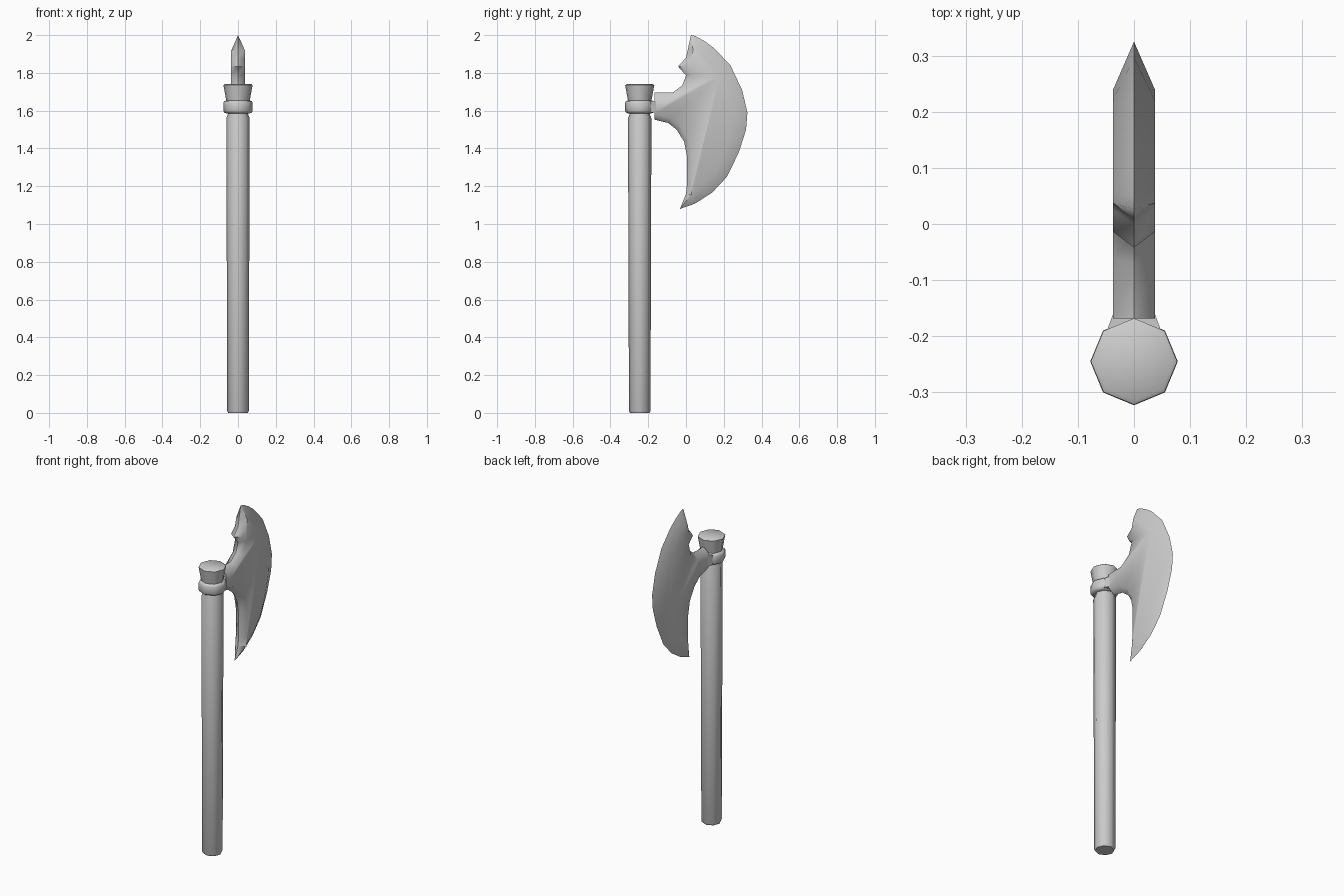
import bpy, bmesh
from math import radians, sin, cos, pi
from mathutils import Vector

cube = bpy.data.objects.get("Cube")
if cube:
    bpy.data.objects.remove(cube)

SHAFT_Y = -0.245
HALF = 0.037      # half thickness of the blade

grey = bpy.data.materials.new("plain grey")
grey.use_nodes = True
colour = (0.6, 0.6, 0.6, 1)
grey.diffuse_color = colour
grey.node_tree.nodes["Principled BSDF"].inputs["Base Color"].default_value = colour


def finish(name, bm):
    bmesh.ops.recalc_face_normals(bm, faces=bm.faces)
    mesh = bpy.data.meshes.new(name)
    bm.to_mesh(mesh)
    bm.free()
    mesh.materials.append(grey)
    obj = bpy.data.objects.new(name, mesh)
    bpy.context.collection.objects.link(obj)
    bpy.ops.object.select_all(action="DESELECT")
    obj.select_set(True)
    bpy.context.view_layer.objects.active = obj
    bpy.ops.object.shade_smooth_by_angle(angle=radians(60))
    return obj


def loft(name, rings, closed_ends=True):
    """Join matching rings of points with quads and cap both ends."""
    bm = bmesh.new()
    loops = [[bm.verts.new(p) for p in ring] for ring in rings]
    n = len(loops[0])
    for a, b in zip(loops, loops[1:]):
        for i in range(n):
            j = (i + 1) % n
            bm.faces.new((a[i], a[j], b[j], b[i]))
    bm.faces.new(loops[0])
    bm.faces.new(loops[-1])
    return finish(name, bm)


def turned(name, profile, sides=8):
    """Eight-sided turned part from (radius, height) pairs."""
    return loft(name, [[(r * sin(2 * pi * i / sides), SHAFT_Y + r * cos(2 * pi * i / sides), z)
                        for i in range(sides)] for r, z in profile])


# Shaft, collar and flared cap
turned("shaft", [(.052, 0), (.057, .01), (.062, 1.56), (.054, 1.58), (.054, 1.66)])
turned("collar", [(.06, 1.585), (.073, 1.59), (.078, 1.6), (.078, 1.64), (.073, 1.65), (.06, 1.655)])
turned("cap", [(.06, 1.64), (.077, 1.735), (.07, 1.74)])

# Tapered lug from the collar to the blade
loft("collar_lug", [[(sx * w, y, z) for sx, z in ((-1, 1.59), (1, 1.59), (1, 1.65), (-1, 1.65))]
                    for y, w in ((-.22, .055), (-.2, .052), (-.16, HALF))])

# Blade outline: cutting edge from top to bottom, then the back edge up to the top
cutting = [(.026, 2), (.05, 1.995), (.1, 1.967), (.15, 1.93), (.235, 1.84), (.297, 1.71),
           (.325, 1.59), (.318, 1.5), (.28, 1.38), (.217, 1.25), (.138, 1.166),
           (.048, 1.108), (-.032, 1.08)]
back = [(0, 1.16), (.005, 1.21), (.005, 1.36), (-.01, 1.436), (-.05, 1.5), (-.095, 1.535),
        (-.168, 1.553), (-.168, 1.696), (-.07, 1.696), (-.02, 1.733), (0, 1.786),
        (-.042, 1.834), (0, 1.88), (.01, 1.925)]
outline = [Vector(p) for p in cutting + back]


def inset(i):
    """Point on the flat cheek that belongs to outline point i."""
    p = outline[i]
    if i < len(cutting):
        return Vector((max(.06 + (p.x - .06) * .68, .03), 1.53 + (p.y - 1.53) * .82))
    if p.x < -.16:      # square end of the neck
        return Vector((p.x, p.y + (.03 if p.y < 1.6 else -.03)))
    along = (outline[(i + 1) % len(outline)] - outline[i - 1]).normalized()
    return p + Vector((along.y, -along.x)) * .028


cheek = [inset(i) for i in range(len(outline))]
loft("blade", [[(-HALF, *p) for p in cheek],
               [(0, *p) for p in outline],
               [(HALF, *p) for p in cheek]])
